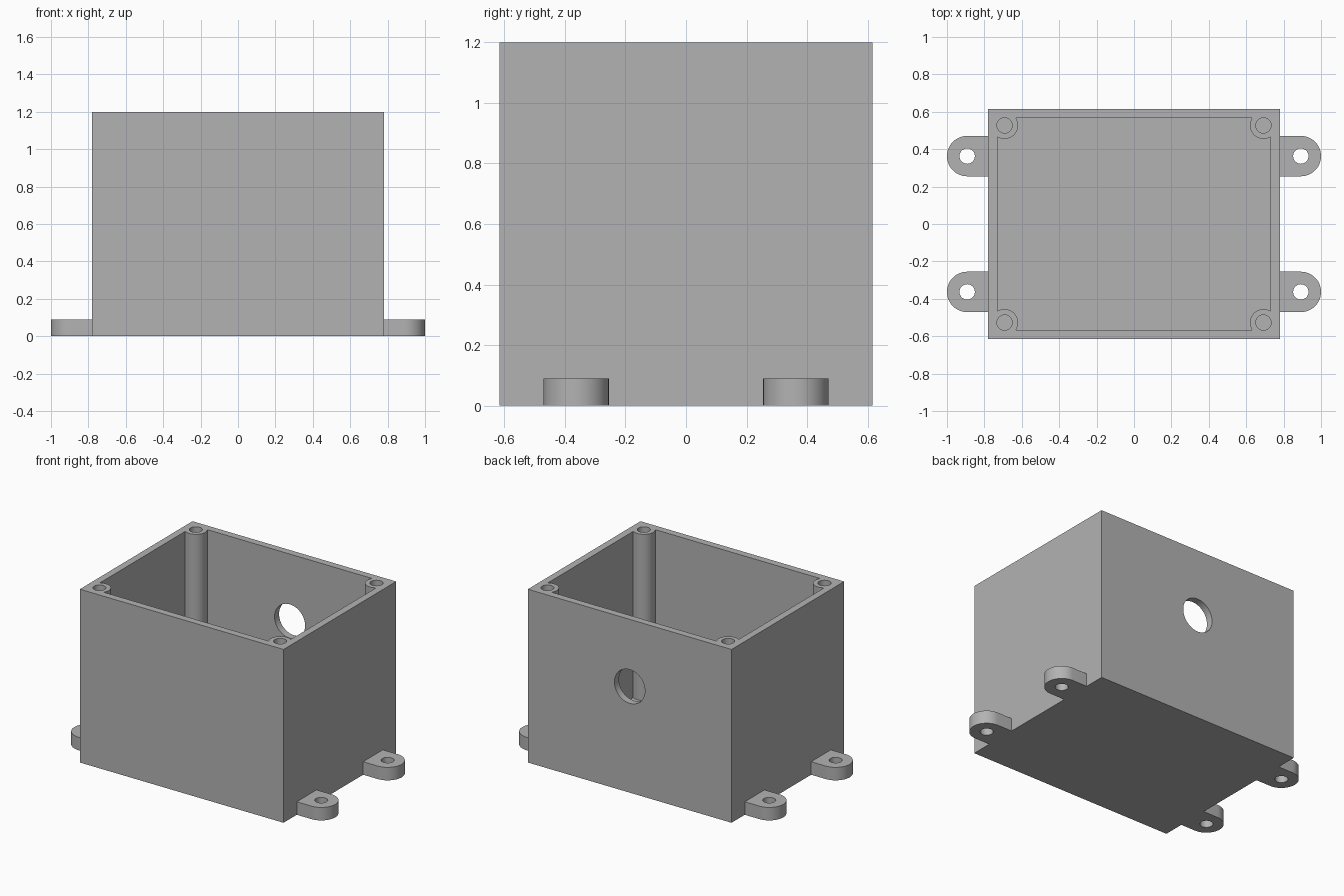
import bpy
import bmesh
import math
from mathutils import Matrix

cube = bpy.data.objects.get("Cube")
if cube:
    bpy.data.objects.remove(cube, do_unlink=True)

HX, HY, H = 0.78, 0.616, 1.2      # half width, half depth, height
WALL = 0.049
POST_X, POST_Y, POST_R = 0.692, 0.527, 0.072
TAB_R, TAB_Y, TAB_H = 0.108, 0.363, 0.09
HOLE_R = 0.041
SIDES = 48

grey = bpy.data.materials.new("plain grey")
grey.use_nodes = True
colour = (0.45, 0.45, 0.45, 1)
grey.diffuse_color = colour
grey.node_tree.nodes["Principled BSDF"].inputs["Base Color"].default_value = colour


def make(name, bm):
    bmesh.ops.recalc_face_normals(bm, faces=bm.faces)
    mesh = bpy.data.meshes.new(name)
    bm.to_mesh(mesh)
    bm.free()
    mesh.materials.append(grey)
    obj = bpy.data.objects.new(name, mesh)
    bpy.context.collection.objects.link(obj)
    return obj


def block(name, hx, hy, z0, z1):
    bm = bmesh.new()
    place = Matrix.Translation((0, 0, (z0 + z1) / 2)) @ Matrix.Diagonal((2 * hx, 2 * hy, z1 - z0, 1))
    bmesh.ops.create_cube(bm, size=1, matrix=place)
    return make(name, bm)


def rods(name, points, radius, z0, z1):
    bm = bmesh.new()
    for x, y in points:
        bmesh.ops.create_cone(bm, cap_ends=True, segments=SIDES, radius1=radius, radius2=radius,
                              depth=z1 - z0, matrix=Matrix.Translation((x, y, (z0 + z1) / 2)))
    return make(name, bm)


def cut(obj, cutter):
    mod = obj.modifiers.new("cut", 'BOOLEAN')
    mod.operation = 'DIFFERENCE'
    mod.solver = 'EXACT'
    mod.object = cutter
    bpy.ops.object.select_all(action='DESELECT')
    bpy.context.view_layer.objects.active = obj
    obj.select_set(True)
    bpy.ops.object.modifier_apply(modifier=mod.name)
    bpy.data.objects.remove(cutter, do_unlink=True)


def smooth(obj):
    bpy.ops.object.select_all(action='DESELECT')
    bpy.context.view_layer.objects.active = obj
    obj.select_set(True)
    bpy.ops.object.shade_smooth_by_angle(angle=math.radians(30))


# Open box: the cavity leaves a screw post standing in each corner
corners = [(sx * POST_X, sy * POST_Y) for sx in (-1, 1) for sy in (-1, 1)]
box = block("box_with_posts", HX, HY, 0, H)
cavity = block("cavity", HX - WALL, HY - WALL, WALL, H + 0.1)
cut(cavity, rods("posts", corners, POST_R, 0, H + 0.2))
cut(box, cavity)
cut(box, rods("screw_holes", corners, HOLE_R, WALL, H + 0.1))

# Round cable opening through the back wall
opening = rods("cable_opening", [(0, 0)], 0.117, -0.1, 0.1)
opening.matrix_world = Matrix.Translation((0, HY, 0.735)) @ Matrix.Rotation(math.pi / 2, 4, 'X')
bpy.context.view_layer.update()
cut(box, opening)
smooth(box)


# Rounded mounting tabs, each with a bolt hole
def tab(name, sx, sy):
    cx, cy = 1 - TAB_R, sy * TAB_Y
    outline = [(HX, cy - TAB_R)]
    for i in range(SIDES // 2 + 1):
        a = -math.pi / 2 + 2 * math.pi * i / SIDES
        outline.append((cx + TAB_R * math.cos(a), cy + TAB_R * math.sin(a)))
    outline.append((HX, cy + TAB_R))
    bm = bmesh.new()
    base = bm.faces.new([bm.verts.new((sx * x, y, 0)) for x, y in outline])
    top = bmesh.ops.extrude_face_region(bm, geom=[base])["geom"]
    bmesh.ops.translate(bm, vec=(0, 0, TAB_H),
                        verts=[v for v in top if isinstance(v, bmesh.types.BMVert)])
    obj = make(name, bm)
    cut(obj, rods("bolt_hole", [(sx * cx, cy)], HOLE_R, -0.1, TAB_H + 0.1))
    smooth(obj)


for side, sx in (("left", 1), ("right", -1)):
    for end, sy in (("front", -1), ("back", 1)):
        tab(f"{end}_{side}_mounting_tab", sx, sy)
